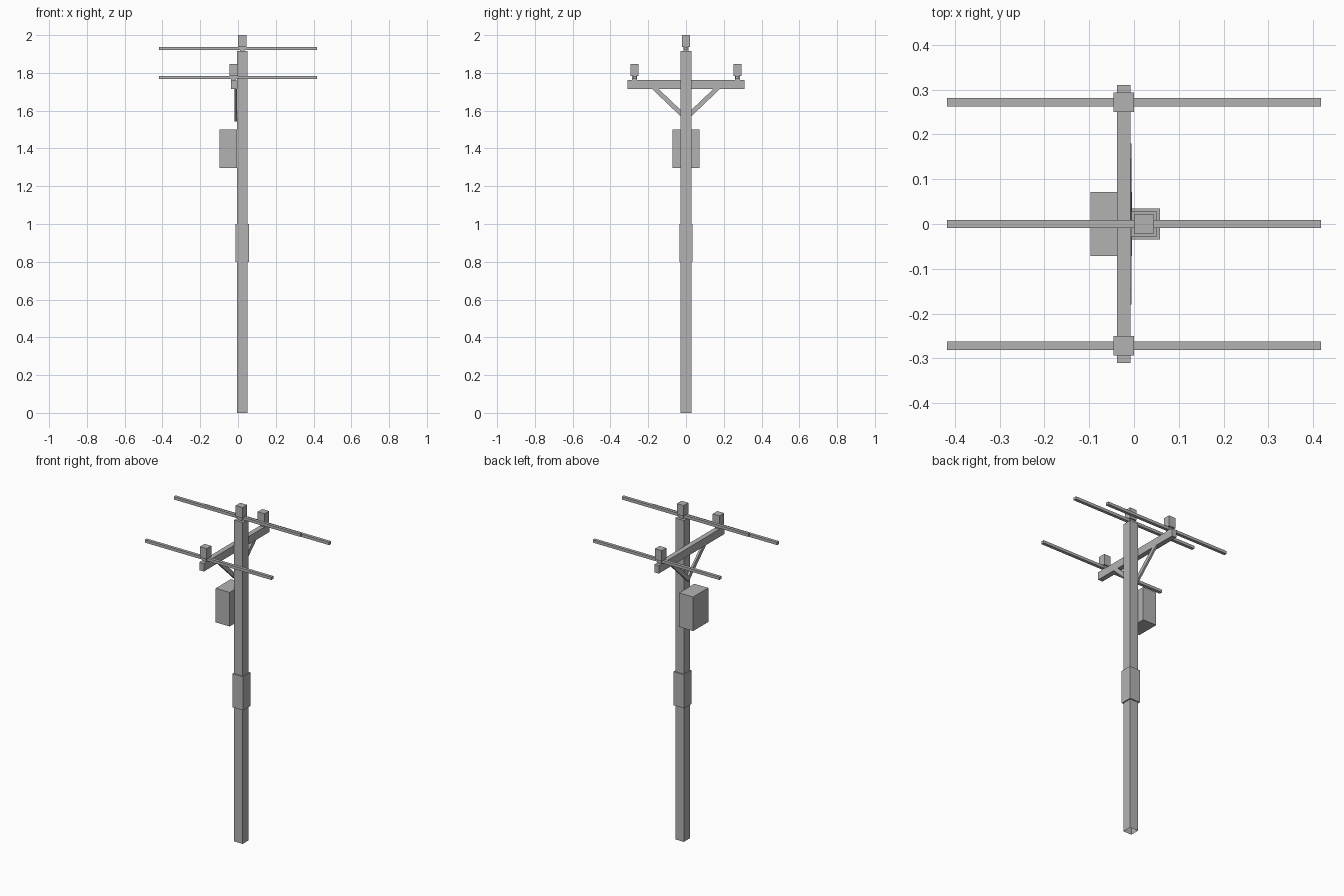
import bpy
import bmesh

cube = bpy.data.objects.get("Cube")
if cube:
    bpy.data.objects.remove(cube, do_unlink=True)

grey = bpy.data.materials.new("plain grey")
grey.use_nodes = True
grey.diffuse_color = (0.45, 0.45, 0.45, 1)
grey.node_tree.nodes["Principled BSDF"].inputs["Base Color"].default_value = grey.diffuse_color


def prism(name, profile, x0, x1, open_bottom=False):
    """Extrude a (y, z) outline along x."""
    bm = bmesh.new()
    ends = [[bm.verts.new((x, y, z)) for y, z in profile] for x in (x0, x1)]
    bm.faces.new(ends[0])
    bm.faces.new(ends[1])
    for i in range(len(profile)):
        j = (i + 1) % len(profile)
        bm.faces.new((ends[0][i], ends[0][j], ends[1][j], ends[1][i]))
    bmesh.ops.recalc_face_normals(bm, faces=bm.faces)
    if open_bottom:
        under = [f for f in bm.faces if f.normal.z < -0.9]
        bmesh.ops.delete(bm, geom=under, context='FACES_ONLY')
    mesh = bpy.data.meshes.new(name)
    bm.to_mesh(mesh)
    bm.free()
    mesh.materials.append(grey)
    obj = bpy.data.objects.new(name, mesh)
    bpy.context.scene.collection.objects.link(obj)
    return obj


def box(name, x, y, z, **options):
    """Box from (low, high) ranges."""
    outline = [(y[0], z[0]), (y[1], z[0]), (y[1], z[1]), (y[0], z[1])]
    return prism(name, outline, x[0], x[1], **options)


def around(centre, half):
    return (centre - half, centre + half)


POLE_X = 0.0225
ARM_X = -0.023
ARM_TOP = 1.762
POLE_TOP = 1.915

# Pole with its sleeve
box("pole", around(POLE_X, 0.028), around(0, 0.028), (0, POLE_TOP), open_bottom=True)
box("pole_sleeve", around(POLE_X, 0.035), around(0, 0.035), (0.8, 1.0))

# Equipment box hung on the pole
box("transformer_box", (-0.097, -0.005), around(0, 0.071), (1.297, 1.5))

# Crossarm and its diagonal braces
box("crossarm", around(ARM_X, 0.015), around(0, 0.31), (1.715, ARM_TOP))
for side, label in ((1, "back"), (-1, "front")):
    outline = [(0.18 * side, 1.715), (0, 1.543), (0, 1.577), (0.145 * side, 1.715)]
    prism(label + "_brace", outline, -0.018, -0.006)

# Insulators, each carrying a wire on its neck
for label, x, y, base in (("front", ARM_X, -0.272, ARM_TOP),
                          ("back", ARM_X, 0.272, ARM_TOP),
                          ("top", POLE_X, 0, POLE_TOP)):
    box(label + "_insulator_neck", around(x, 0.013), around(y, 0.013), (base, base + 0.023))
    box(label + "_insulator", around(x, 0.0225), around(y, 0.0215), (base + 0.021, base + 0.085))
    box(label + "_wire", around(0, 0.417), around(y, 0.0092), (base + 0.005, base + 0.022))
